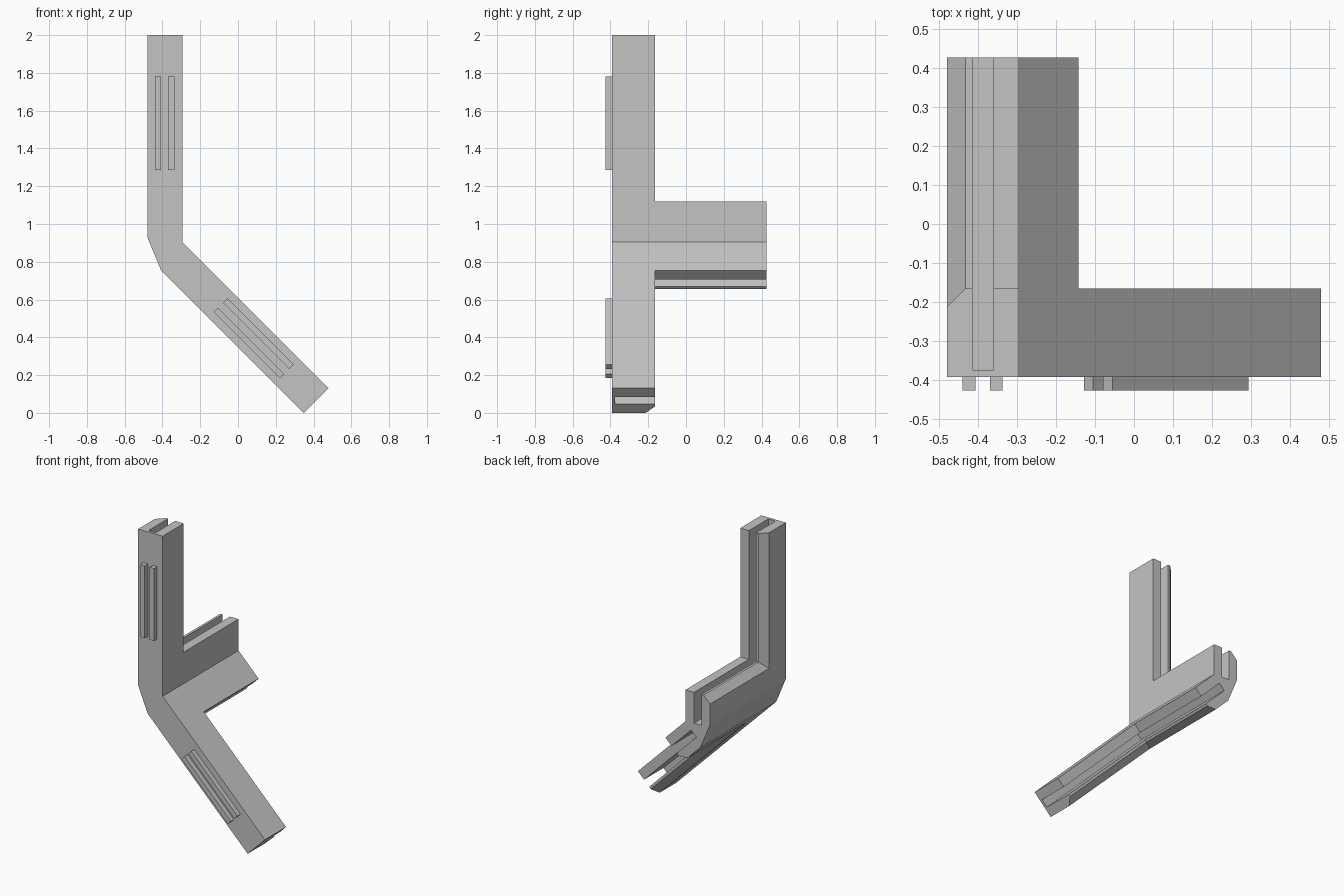
import bpy
import bmesh
import math

old = bpy.data.objects.get("Cube")
if old:
    bpy.data.objects.remove(old, do_unlink=True)

# Main sizes; u runs along a wall, v through its thickness
CORNER_X, CORNER_Z = -0.295, 0.905
FRONT, BACK, FAR = -0.393, -0.165, 0.427
LONG, SHORT = 1.095, 0.215
THICK, CHAMFER, GROOVE = 0.185, 0.048, 0.21
TAN = math.tan(math.pi / 8)
R = math.sqrt(0.5)

grey = bpy.data.materials.new("plain_grey")
grey.use_nodes = True
colour = (0.55, 0.55, 0.55, 1)
grey.diffuse_color = colour
grey.node_tree.nodes["Principled BSDF"].inputs["Base Color"].default_value = colour


def upright(u, y, v):
    return (CORNER_X - v, y, CORNER_Z + u)


def slanted(u, y, v):
    return (CORNER_X + (u - v) * R, y, CORNER_Z - (u + v) * R)


def finish(bm, name):
    bmesh.ops.remove_doubles(bm, verts=bm.verts, dist=0.0001)
    bmesh.ops.recalc_face_normals(bm, faces=bm.faces)
    bmesh.ops.dissolve_limit(bm, angle_limit=0.01, verts=bm.verts, edges=bm.edges)
    mesh = bpy.data.meshes.new(name)
    bm.to_mesh(mesh)
    bm.free()
    mesh.materials.append(grey)
    obj = bpy.data.objects.new(name, mesh)
    bpy.context.collection.objects.link(obj)


# L-shaped wall outline, with its two inner edges drawn in by inset
def outline(base, inset):
    return [(base, FRONT), (LONG, FRONT), (LONG, BACK - inset),
            (SHORT - inset, BACK - inset), (SHORT - inset, FAR), (base, FAR)]


def add_wall(bm, place):
    edge = THICK - CHAMFER
    bevel_v = 0.149          # where the cut outer corner meets the mitre
    layers = [(0, 0), (0.065, 0), (0.065, GROOVE), (0.12, GROOVE), (0.12, 0),
              (edge, 0), (bevel_v, bevel_v - edge), (THICK, CHAMFER)]
    rings = []
    for v, inset in layers:
        base = -v * TAN if v < THICK else 0.025
        rings.append([bm.verts.new(place(u, y, v)) for u, y in outline(base, inset)])
    faces = [bm.faces.new(rings[0]), bm.faces.new(rings[-1])]
    for k, (a, b) in enumerate(zip(rings, rings[1:])):
        outer = k == len(rings) - 2
        for i in range(6):
            if i == 5 and not outer:
                continue     # the mitre between the walls stays open
            j = (i + 1) % 6
            faces.append(bm.faces.new((a[i], a[j], b[j], b[i])))
    flat = [f for f in faces if f.calc_area() < 1e-6]
    bmesh.ops.delete(bm, geom=flat, context='FACES_ONLY')


# Grooved three-way corner body
body = bmesh.new()
for place in (upright, slanted):
    add_wall(body, place)
finish(body, "grooved_corner_body")

# Pairs of raised ribs on the front
for side, place in (("upper", upright), ("lower", slanted)):
    for kind, v0 in (("inner", 0.042), ("outer", 0.112)):
        rib = bmesh.new()
        bmesh.ops.create_cube(rib, size=1)
        for vert in rib.verts:
            x, y, z = vert.co
            vert.co = place(0.628 + x * 0.495,
                            FRONT - 0.017 + y * 0.034,
                            v0 + 0.0165 + z * 0.033)
        finish(rib, f"{side}_{kind}_rib")
